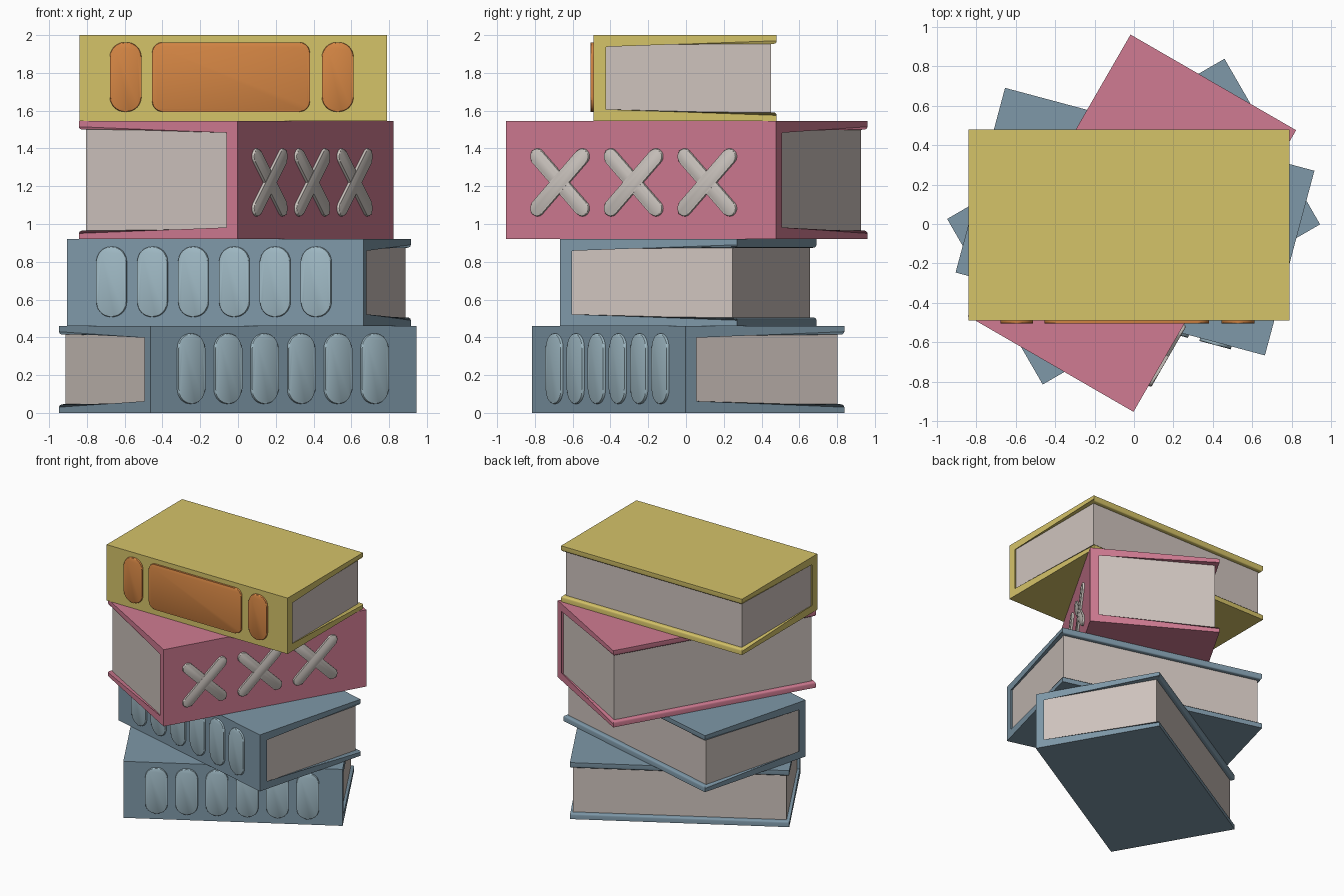
import bpy, bmesh, math
from mathutils import Matrix

if "Cube" in bpy.data.objects:
    bpy.data.objects.remove(bpy.data.objects["Cube"])


def material(name, rgb):
    lin = [((c / 255 + 0.055) / 1.055) ** 2.4 for c in rgb]
    m = bpy.data.materials.new(name)
    m.diffuse_color = (*lin, 1)
    m.use_nodes = True
    m.node_tree.nodes["Principled BSDF"].inputs["Base Color"].default_value = m.diffuse_color
    return m


YELLOW = material("yellow cover", (213, 195, 105))
PINK = material("pink cover", (208, 123, 146))
BLUE = material("blue cover", (126, 152, 168))
PALE = material("pale blue", (160, 186, 197))
ORANGE = material("orange", (213, 134, 68))
PAGES = material("page paper", (207, 196, 190))
GREY = material("stitch grey", (203, 196, 190))

DEPTH, COVER, OVERHANG, RAISE = 0.97, 0.046, 0.022, 0.015


def finish(name, bm, mat, matrix, smooth=True):
    bmesh.ops.recalc_face_normals(bm, faces=bm.faces[:])
    bm.transform(matrix)
    me = bpy.data.meshes.new(name)
    bm.to_mesh(me)
    bm.free()
    me.materials.append(mat)
    ob = bpy.data.objects.new(name, me)
    bpy.context.collection.objects.link(ob)
    if smooth:
        bpy.ops.object.select_all(action='DESELECT')
        ob.select_set(True)
        bpy.context.view_layer.objects.active = ob
        bpy.ops.object.shade_smooth_by_angle(angle=math.radians(35))
    return ob


# C-shaped cover, with rounded inner rims
def cover(name, length, height, mat, matrix):
    bm = bmesh.new()
    d, t, h = DEPTH / 2, COVER, height
    prof = [(-d, 0), (d, 0), (d, t), (-d + 0.05, t),
            (-d + 0.05, h - t), (d, h - t), (d, h), (-d, h)]
    a = [bm.verts.new((-length / 2, y, z)) for y, z in prof]
    b = [bm.verts.new((length / 2, y, z)) for y, z in prof]
    bm.faces.new(a)
    bm.faces.new(b[::-1])
    for i in range(8):
        j = (i + 1) % 8
        bm.faces.new((a[i], b[i], b[j], a[j]))
    pairs = [(s[i], s[i + 1]) for s in (a, b) for i in (2, 3, 4)]
    pairs += [(a[2], b[2]), (a[5], b[5])]
    bmesh.ops.bevel(bm, geom=[bm.edges.get(p) for p in pairs], offset=0.016,
                    segments=3, profile=0.5, affect='EDGES')
    finish(name, bm, mat, matrix)


# page block set back from the cover edges
def pages(name, length, height, matrix):
    bm = bmesh.new()
    y0, y1 = -DEPTH / 2 + 0.045, DEPTH / 2 - 0.03
    size = (length - 2 * OVERHANG, y1 - y0, height - 2 * COVER + 0.004)
    bmesh.ops.create_cube(bm, size=1, matrix=Matrix.Translation(
        (0, (y0 + y1) / 2, height / 2)) @ Matrix.Diagonal((*size, 1)))
    finish(name, bm, PAGES, matrix, False)


# raised rounded plate on the spine, added to bm
def plate(bm, x, z, w, h, r, angle=0, raise_by=RAISE):
    rot = Matrix.Rotation(angle, 2)
    yb, yf = -DEPTH / 2 + 0.005, -DEPTH / 2 - raise_by
    pts = []
    for k, (sx, sz) in enumerate([(1, 1), (-1, 1), (-1, -1), (1, -1)]):
        for i in range(9):
            t = math.pi / 2 * (k + i / 8)
            u = sx * (w / 2 - r) + r * math.cos(t)
            v = sz * (h / 2 - r) + r * math.sin(t)
            c, s = rot[0][0], rot[1][0]
            pts.append((x + u * c - v * s, z + u * s + v * c))
    back = [bm.verts.new((px, yb, pz)) for px, pz in pts]
    front = [bm.verts.new((px, yf, pz)) for px, pz in pts]
    bm.faces.new(back[::-1])
    bm.faces.new(front)
    n = len(pts)
    for i in range(n):
        j = (i + 1) % n
        bm.faces.new((back[i], back[j], front[j], front[i]))
    rim = [bm.edges.get((front[i], front[(i + 1) % n])) for i in range(n)]
    bmesh.ops.bevel(bm, geom=rim, offset=0.009, segments=2, profile=0.5,
                    affect='EDGES')


def book(name, mat, length, z0, z1, centre, degrees):
    m = (Matrix.Translation((*centre, z0))
         @ Matrix.Rotation(math.radians(degrees), 4, 'Z'))
    cover(name + "_cover", length, z1 - z0, mat, m)
    pages(name + "_pages", length, z1 - z0, m)
    return m


# two blue books with six pale capsules each
for name, z0, z1, c, deg in [("bottom_book", 0, 0.46, (-0.002, 0.012), 30),
                             ("second_book", 0.46, 0.92, (0.005, 0.012), -15)]:
    m = book(name, BLUE, 1.625, z0, z1, c, deg)
    bm = bmesh.new()
    for i in range(6):
        plate(bm, -0.567 + 0.2243 * i, 0.234, 0.165, 0.372, 0.078)
    finish(name + "_spine_capsules", bm, PALE, m)

# pink book with three crosses
m = book("third_book", PINK, 1.65, 0.92, 1.545, (-0.01, 0.004), 60)
bm = bmesh.new()
for x in (-0.493, -0.043, 0.407):
    plate(bm, x, 0.3, 0.472, 0.084, 0.0415, math.radians(45))
    plate(bm, x, 0.3, 0.472, 0.084, 0.0415, math.radians(-45), RAISE - 0.0005)
finish("third_book_spine_crosses", bm, GREY, m)

# yellow book with one wide panel between two capsules
m = book("top_book", YELLOW, 1.63, 1.545, 2.0, (-0.025, -0.005), 0)
bm = bmesh.new()
for x, w, r in [(-0.57, 0.167, 0.078), (-0.012, 0.835, 0.055), (0.553, 0.167, 0.078)]:
    plate(bm, x, 0.233, w, 0.368, r)
finish("top_book_spine_panels", bm, ORANGE, m)
